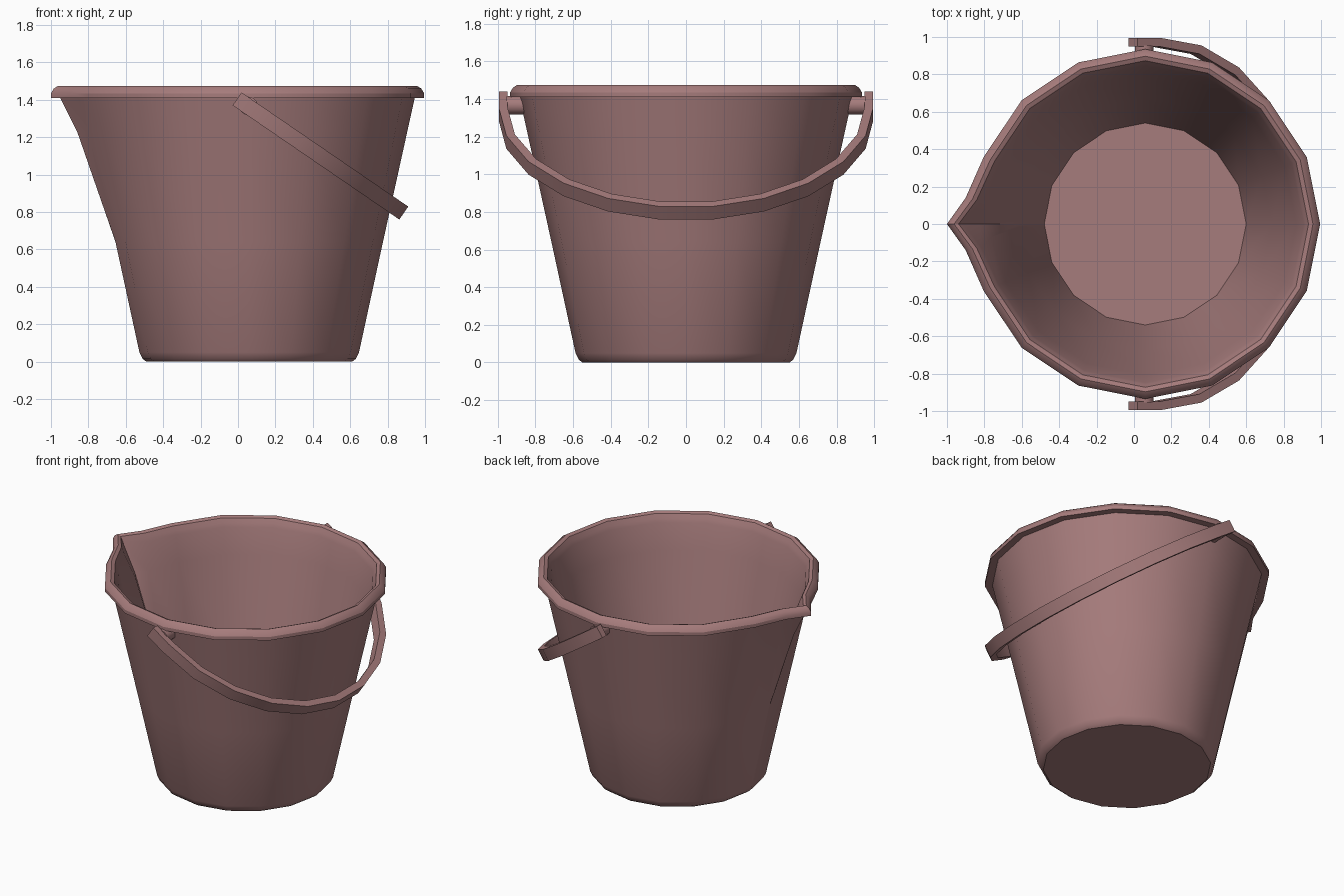
import bpy, bmesh
from math import sin, cos, pi
from mathutils import Vector

if "Cube" in bpy.data.objects:
    bpy.data.objects.remove(bpy.data.objects["Cube"])

CX = 0.06          # bucket axis, shifted so the spout tip balances the model
SIDES = 16

mat = bpy.data.materials.new("dusty_pink_plastic")
mat.diffuse_color = (0.38, 0.2, 0.2, 1)
mat.use_nodes = True
mat.node_tree.nodes["Principled BSDF"].inputs["Base Color"].default_value = mat.diffuse_color


def finish(name, bm, angle=30):
    bmesh.ops.recalc_face_normals(bm, faces=bm.faces)
    me = bpy.data.meshes.new(name)
    bm.to_mesh(me)
    bm.free()
    me.materials.append(mat)
    ob = bpy.data.objects.new(name, me)
    bpy.context.collection.objects.link(ob)
    bpy.ops.object.select_all(action='DESELECT')
    ob.select_set(True)
    bpy.context.view_layer.objects.active = ob
    bpy.ops.object.shade_smooth_by_angle(angle=angle * pi / 180)
    return ob


def spout(z):
    # strength of the pouring spout at a height, 0 to 1
    if z <= 0.64:
        return 0.0
    if z <= 1.23:
        return 0.6 * (z - 0.64) / 0.59
    return min(1.0, 0.6 + 0.4 * (z - 1.23) / 0.18)


def ring(r, z):
    # 16-sided ring starting at the spout tip, with a helper point on each side of it
    k = spout(z)
    p = [Vector((CX - r * cos(2 * pi * i / SIDES), r * sin(2 * pi * i / SIDES), z))
         for i in range(SIDES)]
    f = 0.39 * max(k, 0.15)
    side_a = p[0].lerp(p[1], f) - Vector((0.053 * k, 0, 0))
    side_b = p[0].lerp(p[-1], f) - Vector((0.053 * k, 0, 0))
    p[0].x -= 0.125 * k
    return [p[0], side_a] + p[1:] + [side_b]


# Bucket: outer wall, rolled rim, inner wall, floor
profile = [(0.55, 0), (0.57, 0.015), (0.587, 0.05), (0.715, 0.64), (0.845, 1.23),
           (0.885, 1.41), (0.935, 1.41), (0.935, 1.435), (0.92, 1.46), (0.897, 1.475),
           (0.873, 1.465), (0.858, 1.435), (0.848, 1.41), (0.808, 1.23), (0.676, 0.64),
           (0.54, 0.04)]
bm = bmesh.new()
rings = [[bm.verts.new(c) for c in ring(r, z)] for r, z in profile]
n = len(rings[0])
for a, b in zip(rings, rings[1:]):
    for i in range(n):
        j = (i + 1) % n
        bm.faces.new((a[i], a[j], b[j], b[i]))
bm.faces.new(rings[0])
bm.faces.new(rings[-1])
finish("bucket", bm)

# Handle: flat band along a half ellipse, hanging tilted to the right
along = Vector((0.825, 0, -0.565))
across = Vector((0.565, 0, 0.825))
start = Vector((-0.005, 0, 1.405))
SEG = 11


def arc(ry, tip):
    pts = [(ry, 0.0)]
    for i in range(SEG + 1):
        t = pi * i / SEG
        pts.append((ry * cos(t), 0.15 + (tip - 0.15) * sin(t)))
    return pts + [(-ry, 0.0)]


bm = bmesh.new()
sections = []
for (yo, so), (yi, si) in zip(arc(0.995, 1.09), arc(0.948, 1.043)):
    sec = []
    for y, s, w in ((yo, so, 1), (yo, so, -1), (yi, si, -1), (yi, si, 1)):
        sec.append(bm.verts.new(start + along * s + across * (0.042 * w) + Vector((0, y, 0))))
    sections.append(sec)
for a, b in zip(sections, sections[1:]):
    for i in range(4):
        j = (i + 1) % 4
        bm.faces.new((a[i], a[j], b[j], b[i]))
bm.faces.new(sections[0])
bm.faces.new(sections[-1])
finish("handle", bm)

# Pivot pegs joining the handle to the wall
for side, name in ((1, "back_peg"), (-1, "front_peg")):
    bm = bmesh.new()
    bmesh.ops.create_cone(bm, cap_ends=True, segments=12, radius1=0.05, radius2=0.05, depth=0.1)
    for v in bm.verts:
        v.co = Vector((0.055 + v.co.x, side * 0.905 + v.co.z, 1.367 + v.co.y))
    finish(name, bm, 35)
